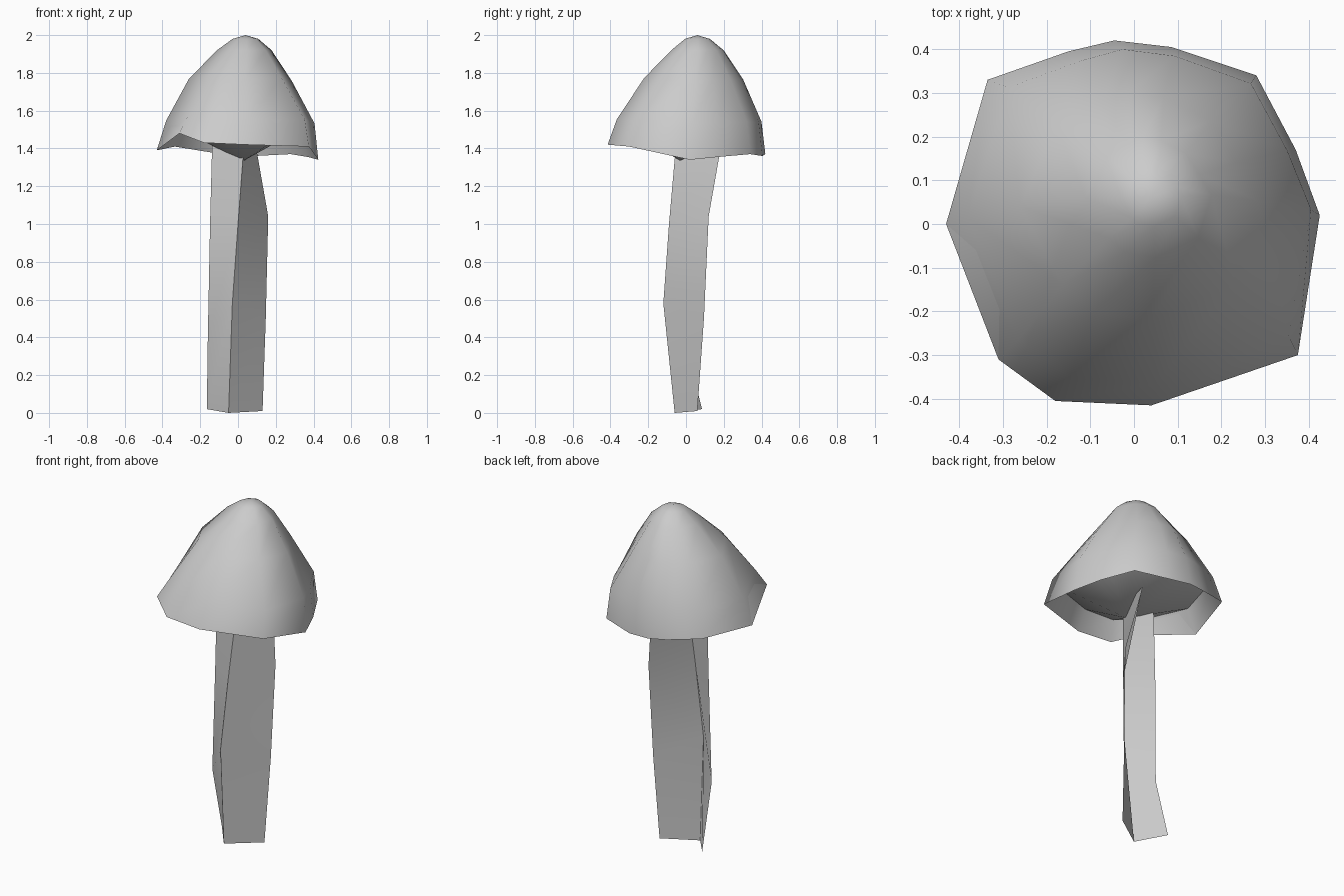
import bpy, bmesh, math

cube = bpy.data.objects.get("Cube")
if cube:
    bpy.data.objects.remove(cube, do_unlink=True)

grey = bpy.data.materials.new("plain_grey")
grey.use_nodes = True
grey.diffuse_color = (0.6, 0.6, 0.6, 1)
grey.node_tree.nodes["Principled BSDF"].inputs["Base Color"].default_value = (0.6, 0.6, 0.6, 1)


def loft(name, rows, closed, tips=(), crease=75):
    """Bridge rows of points; tips are (row index, point) fans closing an end."""
    bm = bmesh.new()
    loops = [[bm.verts.new(p) for p in row] for row in rows]
    n = len(loops[0])
    for a, b in zip(loops, loops[1:]):
        for i in range(n if closed else n - 1):
            j = (i + 1) % n
            bm.faces.new((a[i], a[j], b[j], b[i]))
    for index, point in tips:
        ring, v = loops[index], bm.verts.new(point)
        for i in range(n):
            bm.faces.new((ring[i], ring[(i + 1) % n], v))
    if closed:
        bmesh.ops.recalc_face_normals(bm, faces=bm.faces)
    mesh = bpy.data.meshes.new(name)
    bm.to_mesh(mesh)
    bm.free()
    mesh.materials.append(grey)
    obj = bpy.data.objects.new(name, mesh)
    bpy.context.collection.objects.link(obj)
    bpy.ops.object.select_all(action='DESELECT')
    obj.select_set(True)
    bpy.context.view_layer.objects.active = obj
    bpy.ops.object.shade_smooth_by_angle(angle=math.radians(crease))


# Uneven rim of the cap
rim = [(-0.43, 0, 1.39), (-0.31, -0.31, 1.48), (-0.18, -0.405, 1.43), (0.04, -0.415, 1.42),
       (0.375, -0.30, 1.41), (0.425, 0.02, 1.34), (0.37, 0.17, 1.355), (0.28, 0.34, 1.37),
       (0.085, 0.405, 1.36), (-0.045, 0.42, 1.37), (-0.15, 0.395, 1.38), (-0.335, 0.33, 1.41)]


def cap_ring(scale, cx, cy, z, wave, trim):
    """Scaled copy of the rim, with its diagonal corners trimmed inward."""
    ring = []
    for x, y, rz in rim:
        s = scale * (1 - trim * abs(x * y) / (x * x + y * y))
        ring.append((x * s + cx, y * s + cy, z + wave * (rz - 1.4)))
    return ring


# Cap: gill cone underneath, inner lip, rim, then the dome
loft("mushroom_cap", [
    cap_ring(0.87, 0, 0, 1.53, 0.1, 0),
    rim,
    cap_ring(0.92, 0.015, 0.015, 1.55, 0.3, 0.04),
    cap_ring(0.64, 0.015, 0.04, 1.77, 0.2, 0.2),
    cap_ring(0.34, 0.035, 0.06, 1.92, 0, 0.25),
    cap_ring(0.16, 0.04, 0.06, 1.98, 0, 0.2),
], True, [(0, (0.03, -0.03, 1.335)), (-1, (0.04, 0.06, 2.0))])

# Stem: a thin folded sheet, open at the back (left edge, front fold, right edge)
loft("mushroom_stem", [
    [(-0.165, 0.085, 0.02), (-0.05, -0.06, 0), (0.13, 0.06, 0.01)],
    [(-0.16, -0.01, 0.39), (-0.03, -0.12, 0.58), (0.147, 0.095, 0.5)],
    [(-0.148, 0, 1.0), (0, -0.09, 1.0), (0.16, 0.12, 1.04)],
    [(-0.137, 0, 1.42), (0.03, -0.055, 1.4), (0.095, 0.185, 1.41)],
], False)
